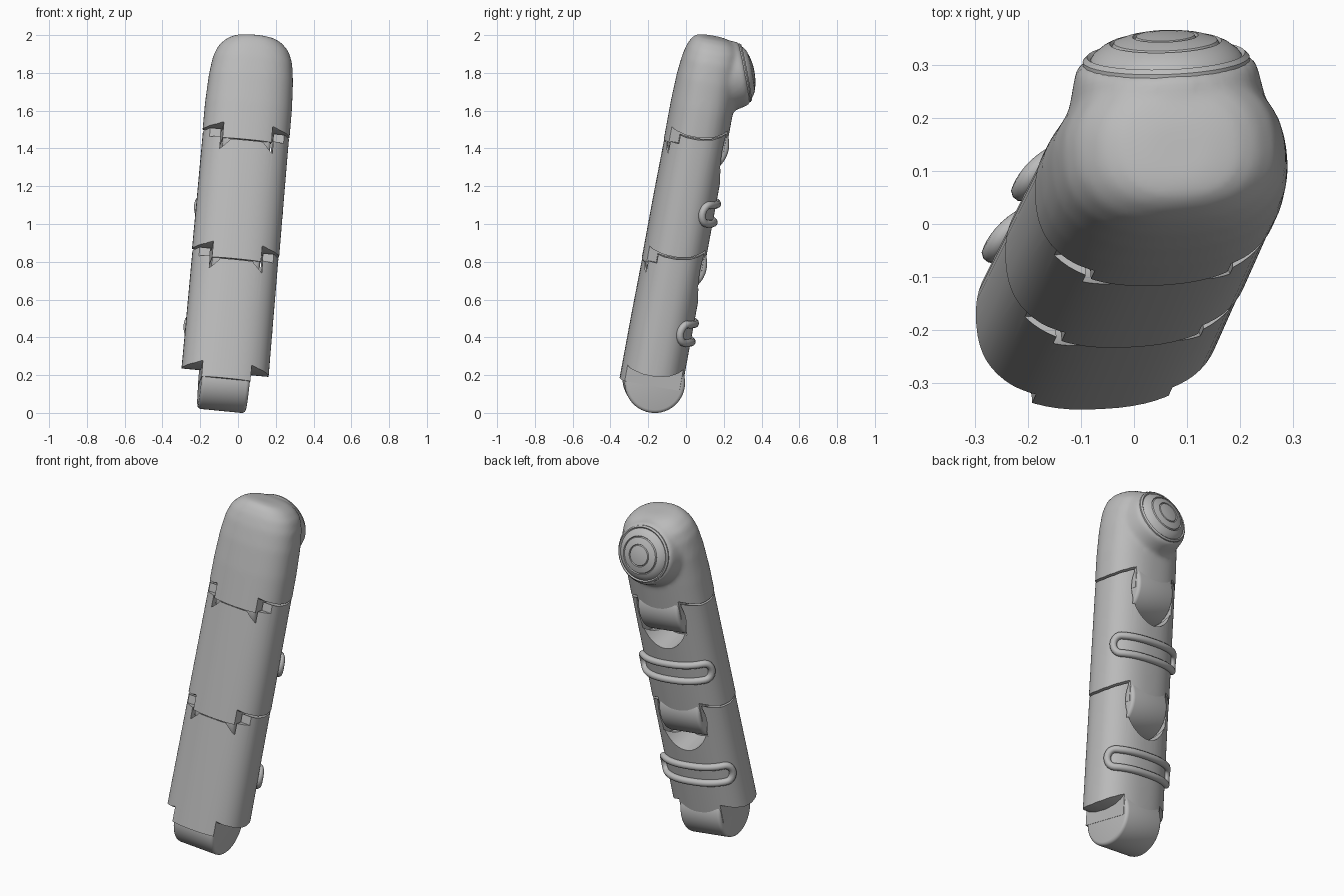
import bpy, bmesh, math
from mathutils import Vector, Matrix

cube = bpy.data.objects.get("Cube")
if cube:
    bpy.data.objects.remove(cube)

PITCH = 0.645      # spacing of the joints along the finger
BASE = 0.153       # height of the lowest joint
HALF_W, FRONT, BACK = 0.232, 0.168, 0.165
POWER = 2.4
HINGE_Y, HINGE_Z = 0.012, 0.017

# Leaning frame of the finger: local z runs along it, local y points to the pad
axis = Vector((0.088, 0.185, 1)).normalized()
side = Vector((math.cos(0.07), math.sin(0.07), 0))
side = (side - side.dot(axis) * axis).normalized()
frame = Matrix((side, axis.cross(side), axis)).transposed().to_4x4()
frame.translation = (-0.087, -0.213, 0.005)

grey = bpy.data.materials.new("plain grey")
grey.use_nodes = True
grey.diffuse_color = (0.5, 0.5, 0.5, 1)
grey.node_tree.nodes["Principled BSDF"].inputs["Base Color"].default_value = (0.5, 0.5, 0.5, 1)


def make(name, bm):
    bmesh.ops.recalc_face_normals(bm, faces=bm.faces)
    mesh = bpy.data.meshes.new(name)
    bm.to_mesh(mesh)
    bm.free()
    mesh.materials.append(grey)
    obj = bpy.data.objects.new(name, mesh)
    bpy.context.collection.objects.link(obj)
    return obj


def activate(obj):
    bpy.ops.object.select_all(action='DESELECT')
    obj.select_set(True)
    bpy.context.view_layer.objects.active = obj


def modify(obj, kind, **settings):
    activate(obj)
    mod = obj.modifiers.new(kind, kind)
    for key, value in settings.items():
        setattr(mod, key, value)
    bpy.ops.object.modifier_apply(modifier=mod.name)


def combine(obj, tools, operation='DIFFERENCE'):
    for tool in tools:
        modify(obj, 'BOOLEAN', operation=operation, solver='EXACT', object=tool)
        bpy.data.objects.remove(tool)


def finish(obj, angle=35):
    activate(obj)
    bpy.ops.object.shade_smooth_by_angle(angle=math.radians(angle))
    obj.matrix_world = frame


def outline(a, half_w=HALF_W, front=FRONT, back=BACK):
    # Rounded cross-section; angle zero faces the back
    s, c = math.sin(a), math.cos(a)
    x = math.copysign(abs(s) ** (2 / POWER), s) * half_w
    y = math.copysign(abs(c) ** (2 / POWER), c) * (back if c > 0 else front)
    return x, y


def loft(name, sections, sides=64):
    bm = bmesh.new()
    rings = []
    for z, w, f, b in sections:
        rings.append([bm.verts.new((*outline(math.tau * i / sides, w, f, b), z)) for i in range(sides)])
    for lower, upper in zip(rings, rings[1:]):
        for i in range(sides):
            j = (i + 1) % sides
            bm.faces.new((lower[i], lower[j], upper[j], upper[i]))
    bm.faces.new(rings[0])
    bm.faces.new(rings[-1])
    return make(name, bm)


def prism(points, x0, x1):
    # Side profile of (y, z) points, extruded across the finger
    bm = bmesh.new()
    face = bm.faces.new([bm.verts.new((x0, y, z)) for y, z in points])
    new = bmesh.ops.extrude_face_region(bm, geom=[face])["geom"]
    bmesh.ops.translate(bm, verts=[v for v in new if isinstance(v, bmesh.types.BMVert)], vec=(x1 - x0, 0, 0))
    return make("cutter", bm)


def cylinder(name, radius, depth, matrix):
    bm = bmesh.new()
    bmesh.ops.create_cone(bm, cap_ends=True, segments=64, radius1=radius, radius2=radius,
                          depth=depth, matrix=matrix)
    return make(name, bm)


def lathe(name, profile, matrix, sides=64):
    bm = bmesh.new()
    verts = [bm.verts.new((r, 0, h)) for r, h in profile]
    edges = [bm.edges.new(pair) for pair in zip(verts, verts[1:])]
    bmesh.ops.spin(bm, geom=verts + edges, axis=(0, 0, 1), cent=(0, 0, 0),
                   angle=math.tau, steps=sides)
    bmesh.ops.remove_doubles(bm, verts=bm.verts, dist=0.0003)
    bm.transform(matrix)
    return make(name, bm)


ACROSS = Matrix.Rotation(math.pi / 2, 4, 'Y')
SKIRT = [(-0.3, 0.12), (-0.17, 0.1), (-0.13, 0.074), (-0.07, 0.061), (0, 0.06),
         (0.07, 0.072), (0.12, 0.095), (0.17, 0.134), (0.3, 0.2)]


def skirt_cut(base, far):
    return [(y, z + base) for y, z in SKIRT] + [(0.3, base + far), (-0.3, base + far)]


def both_sides(points):
    return [prism(points, 0.13, 0.4), prism(points, -0.4, -0.13)]


def box_above(z, y0, y1):
    return [(y0, z), (y1, z), (y1, z + 0.4), (y0, z + 0.4)]


def socket_cutters(top):
    # Ear tops, front notches, centre slot, hinge bore and rear opening
    hinge = Matrix.Translation((0, HINGE_Y, top + HINGE_Z))
    rear = Matrix.Translation((0, 0.18, top + 0.01)) @ Matrix.Diagonal((0.15, 1, 0.2, 1))
    return [prism(skirt_cut(top - 0.012, 0.5), -0.4, 0.4),
            *both_sides(box_above(top + 0.008, -0.3, -0.1)),
            prism(box_above(top - 0.004, -0.3, 0.3), -0.14, 0.14),
            cylinder("cutter", 0.172, 0.28, hinge @ ACROSS),
            cylinder("cutter", 1, 0.34, rear @ Matrix.Rotation(math.pi / 2, 4, 'X'))]


def add_knuckle(name, base):
    knuckle = cylinder(name, 0.16, 0.256, Matrix.Translation((0, HINGE_Y, base + HINGE_Z)) @ ACROSS)
    modify(knuckle, 'BEVEL', width=0.018, segments=3, limit_method='ANGLE', angle_limit=1)
    finish(knuckle)


def add_loop(name, z):
    # Flattened ring wrapped around the back
    curve = bpy.data.curves.new(name, 'CURVE')
    curve.dimensions = '3D'
    curve.bevel_depth = 0.02
    curve.bevel_resolution = 3
    reach, height, bend = 0.85, 0.05, 0.25
    path = [(-reach + 2 * reach * i / 20, height) for i in range(20)]
    path += [(reach + bend * math.sin(math.pi * i / 10), height * math.cos(math.pi * i / 10)) for i in range(10)]
    path += [(-a, -h) for a, h in path]
    spline = curve.splines.new('POLY')
    spline.points.add(len(path) - 1)
    spline.use_cyclic_u = True
    for point, (a, h) in zip(spline.points, path):
        point.co = (*outline(a, HALF_W + 0.006, FRONT, BACK + 0.006), z + h, 1)
    obj = bpy.data.objects.new(name, curve)
    bpy.context.collection.objects.link(obj)
    activate(obj)
    bpy.ops.object.convert(target='MESH')
    obj = bpy.context.object
    obj.data.materials.clear()
    obj.data.materials.append(grey)
    finish(obj, 60)


# Lower and middle segments
for i, label in enumerate(("lower", "middle")):
    base = BASE + PITCH * i
    segment = loft(label + "_segment", [(base, HALF_W, FRONT, BACK), (base + 0.35, HALF_W - 0.002, FRONT, BACK),
                                        (base + 0.85, HALF_W - 0.004, FRONT - 0.004, BACK)])
    combine(segment, both_sides(skirt_cut(base, -0.2)) + socket_cutters(base + PITCH))
    finish(segment)
    add_knuckle(label + "_knuckle", base)
    add_loop(label + "_loop", base + 0.31)

# Fingertip: rounded body blended with the boss behind the pad
base = BASE + 2 * PITCH
tip = loft("fingertip", [(base - 0.1, HALF_W, FRONT, BACK), (1.65, 0.231, 0.168, 0.165), (1.8, 0.224, 0.163, 0.165),
                         (1.9, 0.211, 0.153, 0.16), (1.96, 0.188, 0.139, 0.15), (2.0, 0.15, 0.12, 0.12),
                         (2.02, 0.11, 0.1, 0.08), (2.027, 0.06, 0.07, 0.04)])
pad_frame = Matrix.Translation((0, 0.185, 1.865)) @ Matrix.Rotation(math.radians(-69), 4, 'X')
boss = lathe("boss", [(0, -0.2), (0.2, -0.2), (0.19, -0.1), (0.172, -0.01), (0.16, 0.004), (0, 0.004)], pad_frame)
combine(tip, [boss], 'UNION')
modify(tip, 'REMESH', mode='VOXEL', voxel_size=0.012)
modify(tip, 'SMOOTH', factor=0.5, iterations=10)
combine(tip, [prism([(-0.3, base), (0.3, base), (0.3, base - 0.4), (-0.3, base - 0.4)], -0.4, 0.4),
              *both_sides(skirt_cut(base, -0.2))])
finish(tip)
add_knuckle("tip_knuckle", base)

# Round pad with concentric grooves
pad = lathe("touch_pad", [(0, -0.04), (0.158, -0.04), (0.158, 0.006), (0.15, 0.014), (0.143, 0.009), (0.137, 0.018),
                          (0.12, 0.031), (0.106, 0.038), (0.102, 0.032), (0.098, 0.04), (0.08, 0.046), (0.062, 0.05),
                          (0.059, 0.043), (0.055, 0.051), (0.03, 0.055), (0, 0.056)], pad_frame)
finish(pad, 30)
